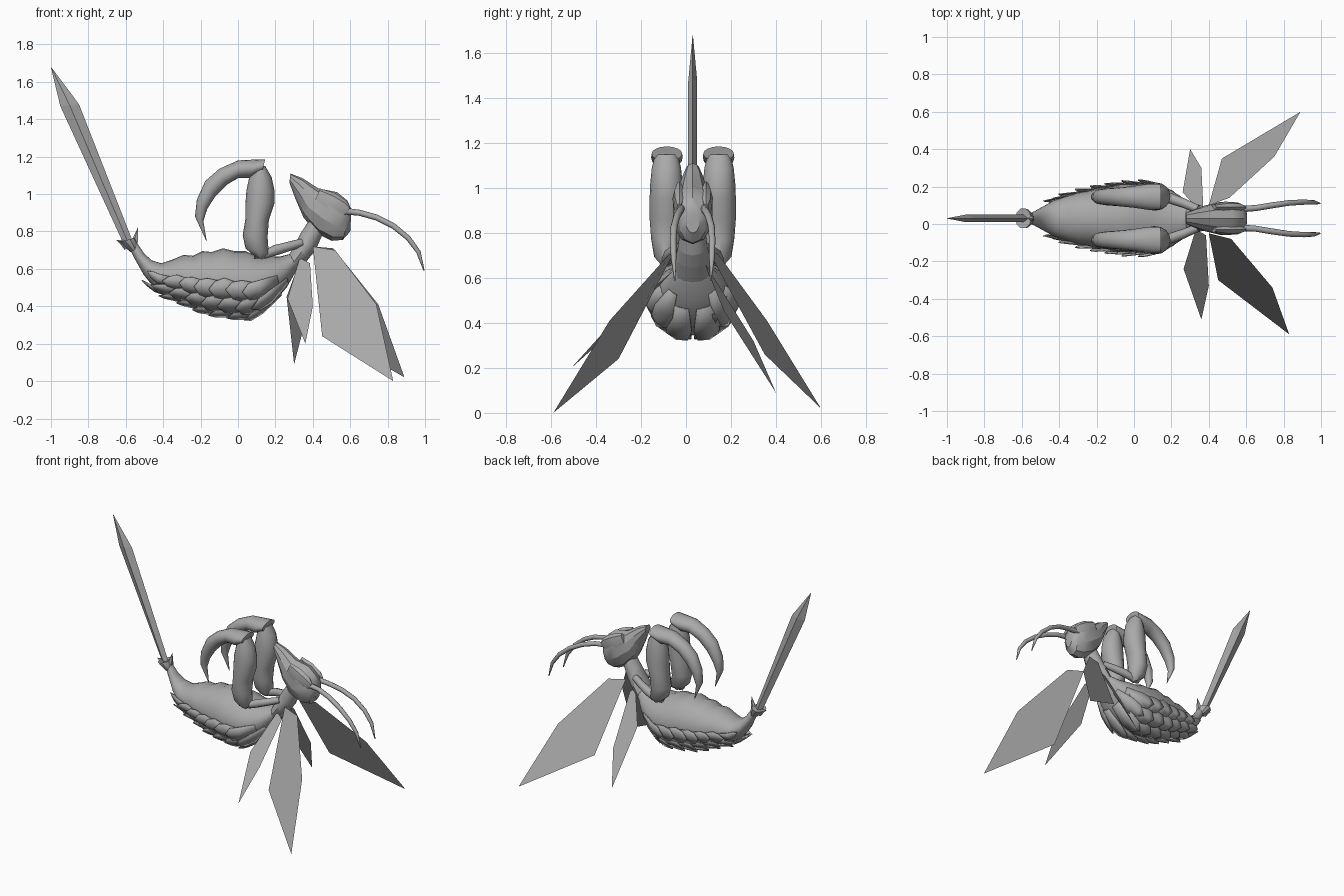
import bpy, bmesh, math
from mathutils import Vector

cube = bpy.data.objects.get("Cube")
if cube:
    bpy.data.objects.remove(cube, do_unlink=True)

MID = 0.03  # y of the symmetry plane

grey = bpy.data.materials.new("chitin_grey")
grey.use_nodes = True
COLOUR = (0.4, 0.4, 0.4, 1)
grey.diffuse_color = COLOUR
grey.node_tree.nodes["Principled BSDF"].inputs["Base Color"].default_value = COLOUR


def make(name, verts, faces, angle=None):
    """Create a mesh object; smooth it below the given angle."""
    bm = bmesh.new()
    bv = [bm.verts.new(v) for v in verts]
    for f in faces:
        bm.faces.new([bv[i] for i in f])
    bmesh.ops.recalc_face_normals(bm, faces=bm.faces)
    mesh = bpy.data.meshes.new(name)
    bm.to_mesh(mesh)
    bm.free()
    mesh.materials.append(grey)
    ob = bpy.data.objects.new(name, mesh)
    bpy.context.collection.objects.link(ob)
    if angle:
        bpy.ops.object.select_all(action='DESELECT')
        ob.select_set(True)
        bpy.context.view_layer.objects.active = ob
        bpy.ops.object.shade_smooth_by_angle(angle=math.radians(angle))
    return ob


def ring_point(section, a, y=0.0, off=0.0):
    """Point on an elliptic section given by its two xz ends and half width."""
    (tx, tz), (bx, bz), w = section
    half = Vector((tx - bx, 0, tz - bz)) / 2
    centre = Vector(((tx + bx) / 2, MID + y, (tz + bz) / 2))
    grow = 1 + off / max(half.length, 0.001)
    return centre + half * grow * math.cos(a) + Vector((0, (w + off) * math.sin(a), 0))


def loft(name, sections, y=0.0, n=16, angle=50):
    verts = [ring_point(s, math.tau * i / n, y) for s in sections for i in range(n)]
    faces = [(r * n + i, r * n + (i + 1) % n, (r + 1) * n + (i + 1) % n, (r + 1) * n + i)
             for r in range(len(sections) - 1) for i in range(n)]
    last = (len(sections) - 1) * n
    faces += [tuple(range(n)), tuple(range(last, last + n))]
    return make(name, verts, faces, angle)


def tube(name, points, radii, n=8):
    """Round tapering tube along a path."""
    pts = [Vector(p) for p in points]
    verts, faces = [], []
    for k, p in enumerate(pts):
        d = (pts[min(k + 1, len(pts) - 1)] - pts[max(k - 1, 0)]).normalized()
        u = d.cross(Vector((0, 1, 0))).normalized()
        v = d.cross(u)
        for i in range(n):
            a = math.tau * i / n
            verts.append(p + (u * math.cos(a) + v * math.sin(a)) * radii[k])
    for r in range(len(pts) - 1):
        for i in range(n):
            j = (i + 1) % n
            faces.append((r * n + i, r * n + j, (r + 1) * n + j, (r + 1) * n + i))
    last = (len(pts) - 1) * n
    faces += [tuple(range(n)), tuple(range(last, last + n))]
    return make(name, verts, faces, 50)


# Abdomen, from tail to chest, with gently swollen segments
BODY = [
    ((-.54, .74), (-.585, .72), .025),
    ((-.50, .68), (-.55, .65), .04),
    ((-.46, .645), (-.505, .57), .065),
    ((-.41, .63), (-.45, .50), .095),
    ((-.35, .65), (-.385, .465), .115),
    ((-.29, .675), (-.32, .44), .135),
    ((-.24, .67), (-.26, .415), .145),
    ((-.19, .695), (-.20, .385), .16),
    ((-.14, .69), (-.14, .37), .165),
    ((-.08, .71), (-.07, .36), .18),
    ((-.02, .695), (0, .35), .18),
    ((.04, .695), (.06, .345), .185),
    ((.10, .67), (.13, .38), .18),
    ((.16, .67), (.20, .43), .16),
    ((.22, .665), (.26, .50), .125),
    ((.28, .68), (.30, .57), .085),
    ((.32, .70), (.34, .64), .05),
]
loft("abdomen", BODY, n=24)


def body_point(t, a, off):
    t = min(max(t, 0), len(BODY) - 1.001)
    k = int(t)
    p, q = (ring_point(BODY[i], a, 0, off) for i in (k, k + 1))
    return p.lerp(q, t - k)


# Overlapping pointed scales on the flanks and belly
def scale_plate(name, t, a, size, width):
    verts = []
    for back, spread, lift in ((0, .7, .004), (.5, 1, .014), (.8, .75, .022)):
        verts += [body_point(t - back * size, a + k * spread * width, lift) for k in (-1, 0, 1)]
    verts.append(body_point(t - size, a, .03))
    faces = [(0, 1, 4, 3), (1, 2, 5, 4), (3, 4, 7, 6), (4, 5, 8, 7), (6, 7, 9), (7, 8, 9)]
    ob = make(name, verts, faces, 30)
    solid = ob.modifiers.new("thickness", 'SOLIDIFY')
    solid.thickness = 0.006


for k in range(7):
    t = 4.2 + k * 1.55
    for row, a in enumerate((1.8, 2.3, 2.8)):
        for side, label in ((1, "left"), (-1, "right")):
            scale_plate(f"scale_{label}_{row}_{k}", t + (row % 2) * .7, side * a,
                        2.1 + .15 * k, .32)

# Tail cup with thorns, and the long blade-like stinger
loft("tail_cup", [
    ((-.535, .71), (-.575, .69), .03),
    ((-.54, .745), (-.61, .72), .05),
    ((-.55, .765), (-.635, .745), .055),
    ((-.57, .755), (-.62, .745), .03),
], n=10, angle=30)
tube("tail_thorn_front", [(-.555, MID, .73), (-.545, MID, .77), (-.535, MID, .82)], [.022, .014, .001], 5)
tube("tail_thorn_back", [(-.59, MID, .72), (-.62, MID, .745), (-.65, MID, .755)], [.025, .015, .001], 5)
loft("stinger", [
    ((-.56, .74), (-.61, .73), .02),
    ((-.85, 1.48), (-.95, 1.47), .02),
    ((-.998, 1.678), (-1, 1.677), .001),
], n=4, angle=None)

# Segmented neck: flared collars stacked from chest to head
NECK = [((.27, .67), (.31, .58), .08), ((.31, .74), (.37, .645), .075),
        ((.335, .79), (.415, .70), .065), ((.38, .86), (.45, .78), .055)]
for k in range(3):
    low, high = NECK[k], NECK[k + 1]
    tip = [tuple(Vector(high[i]).lerp(Vector(high[1 - i]), .15)) for i in (0, 1)]
    loft(f"neck_collar_{k}", [low, high, (tip[0], tip[1], high[2] * .7)], n=12, angle=40)

# Head with a backward crest and a blunt face
loft("head", [
    ((.28, 1.11), (.275, 1.06), .03),
    ((.345, 1.085), (.305, .98), .05),
    ((.43, 1.03), (.35, .875), .072),
    ((.53, 1.01), (.42, .79), .092),
    ((.585, .965), (.50, .75), .085),
    ((.605, .92), (.56, .755), .06),
    ((.605, .89), (.60, .80), .03),
], n=10, angle=28)

for side, label in ((1, "left"), (-1, "right")):
    # Faceted brow plate over each eye
    loft(f"brow_{label}", [
        ((.44, 1.03), (.41, .96), .015),
        ((.52, 1.005), (.45, .90), .03),
        ((.58, .965), (.53, .87), .025),
        ((.60, .93), (.58, .89), .01),
    ], y=side * .06, n=8, angle=30)
    # Drooping antennae
    path = [(.56, .05, .91), (.65, .055, .90), (.74, .07, .875), (.83, .083, .83),
            (.91, .087, .765), (.965, .085, .69), (.995, .08, .59)]
    tube(f"antenna_{label}", [(x, MID + side * y, z) for x, y, z in path],
         [.018, .016, .016, .015, .014, .012, .003])
    # Thin upper arm
    arm = [(.34, .05, .74), (.27, .08, .72), (.2, .105, .70), (.15, .115, .68), (.09, .115, .69)]
    tube(f"upper_arm_{label}", [(x, MID + side * y, z) for x, y, z in arm],
         [.022, .025, .028, .024, .035])
    # Thick raised forearm
    loft(f"forearm_{label}", [
        ((.08, .675), (.13, .65), .025),
        ((.04, .71), (.165, .68), .055),
        ((.025, .78), (.158, .77), .068),
        ((.04, .87), (.165, .86), .075),
        ((.04, .95), (.195, .95), .075),
        ((.045, 1.02), (.195, 1.02), .072),
        ((.06, 1.09), (.18, 1.09), .065),
        ((.09, 1.15), (.145, 1.15), .05),
    ], y=side * .117)
    # Hooked claw with a broad flange at the joint
    loft(f"claw_{label}", [
        ((.145, 1.185), (.13, 1.12), .068),
        ((.10, 1.185), (.06, 1.085), .07),
        ((0, 1.18), (0, 1.085), .058),
        ((-.10, 1.135), (-.06, 1.05), .05),
        ((-.175, 1.07), (-.12, .99), .045),
        ((-.22, .97), (-.165, .92), .038),
        ((-.23, .88), (-.185, .855), .024),
        ((-.17, .75), (-.168, .752), .002),
    ], y=side * .115)

# Flat folded wings, each hanging at its own angle
WINGS = {
    "large_wing_left": [(.40, .10, .72), (.47, .35, .26), (.89, .60, .02), (.75, .36, .41), (.51, .14, .71)],
    "large_wing_right": [(.40, -.05, .72), (.45, -.30, .24), (.83, -.59, 0), (.74, -.34, .41), (.52, -.08, .70)],
    "small_wing_left": [(.34, .08, .67), (.26, .17, .45), (.30, .40, .09), (.36, .30, .32), (.37, .10, .64)],
    "small_wing_right": [(.33, -.03, .66), (.265, -.24, .44), (.36, -.51, .20), (.40, -.33, .40), (.385, -.06, .63)],
}
for name, outline in WINGS.items():
    make(name, outline, [tuple(range(len(outline)))])
